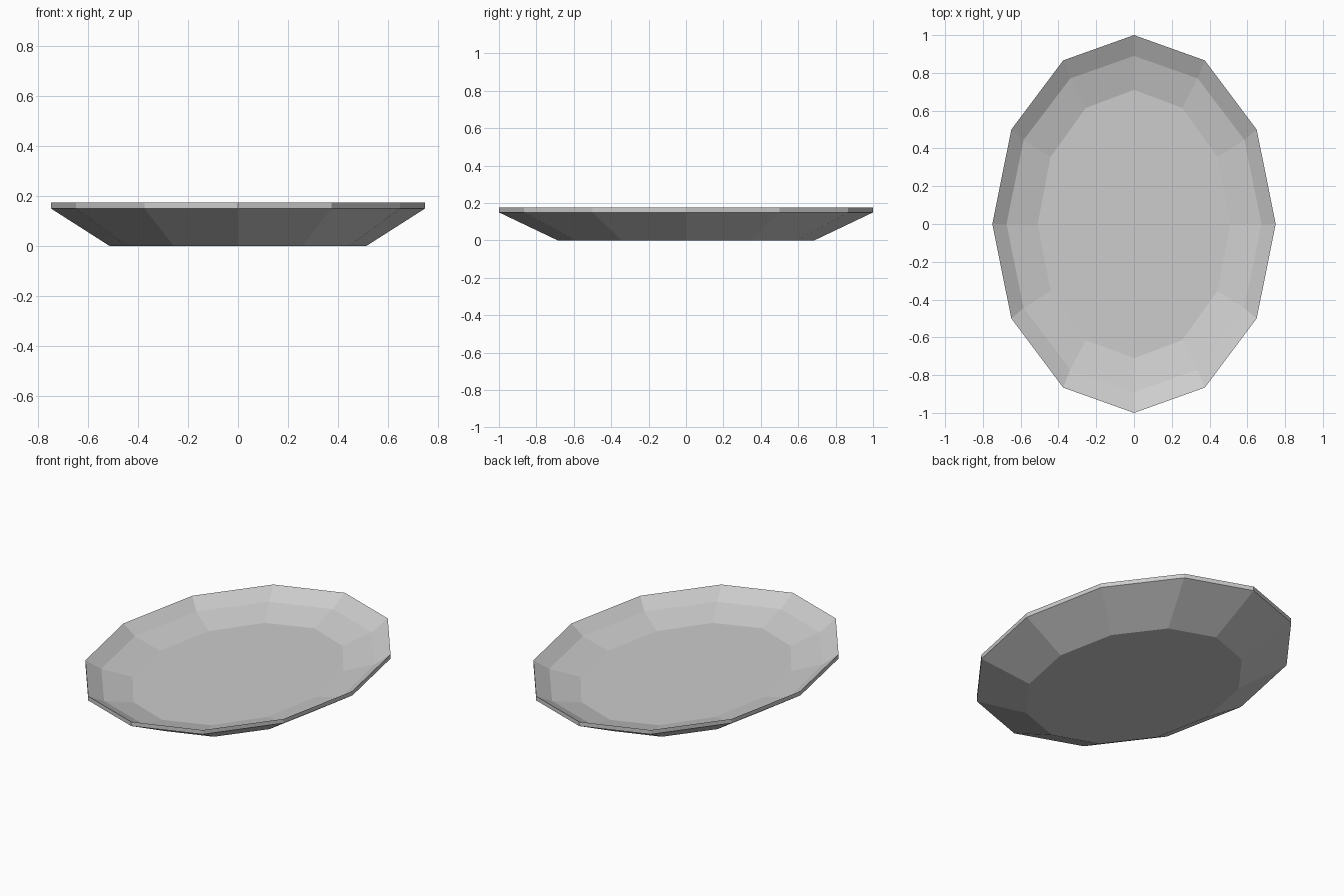
import bpy
import bmesh
from math import cos, sin, tau

default = bpy.data.objects.get("Cube")
if default:
    bpy.data.objects.remove(default, do_unlink=True)

SIDES = 12

# Plain grey material
grey = bpy.data.materials.new("light_grey")
grey.use_nodes = True
colour = (0.604, 0.604, 0.604, 1.0)
grey.diffuse_color = colour
grey.node_tree.nodes["Principled BSDF"].inputs["Base Color"].default_value = colour

# Oval rings from the underside, over the rim, to the inner floor: (x radius, y radius, height)
PROFILE = [
    (0.515, 0.685, 0.0),
    (0.75, 1.0, 0.15),
    (0.75, 1.0, 0.175),
    (0.675, 0.89, 0.12),
    (0.51, 0.71, 0.076),
]


def add_ring(bm, rx, ry, z):
    angles = [tau * i / SIDES for i in range(SIDES)]
    return [bm.verts.new((rx * cos(a), ry * sin(a), z)) for a in angles]


# Faceted oval dish
bm = bmesh.new()
rings = [add_ring(bm, *p) for p in PROFILE]
for low, high in zip(rings, rings[1:]):
    for i in range(SIDES):
        j = (i + 1) % SIDES
        bm.faces.new((low[i], low[j], high[j], high[i]))

# Flat base and inner floor
bm.faces.new(rings[0][::-1])
bm.faces.new(rings[-1])
bmesh.ops.recalc_face_normals(bm, faces=bm.faces)

mesh = bpy.data.meshes.new("oval_dish")
bm.to_mesh(mesh)
bm.free()
mesh.materials.append(grey)
dish = bpy.data.objects.new("oval_dish", mesh)
bpy.context.collection.objects.link(dish)
